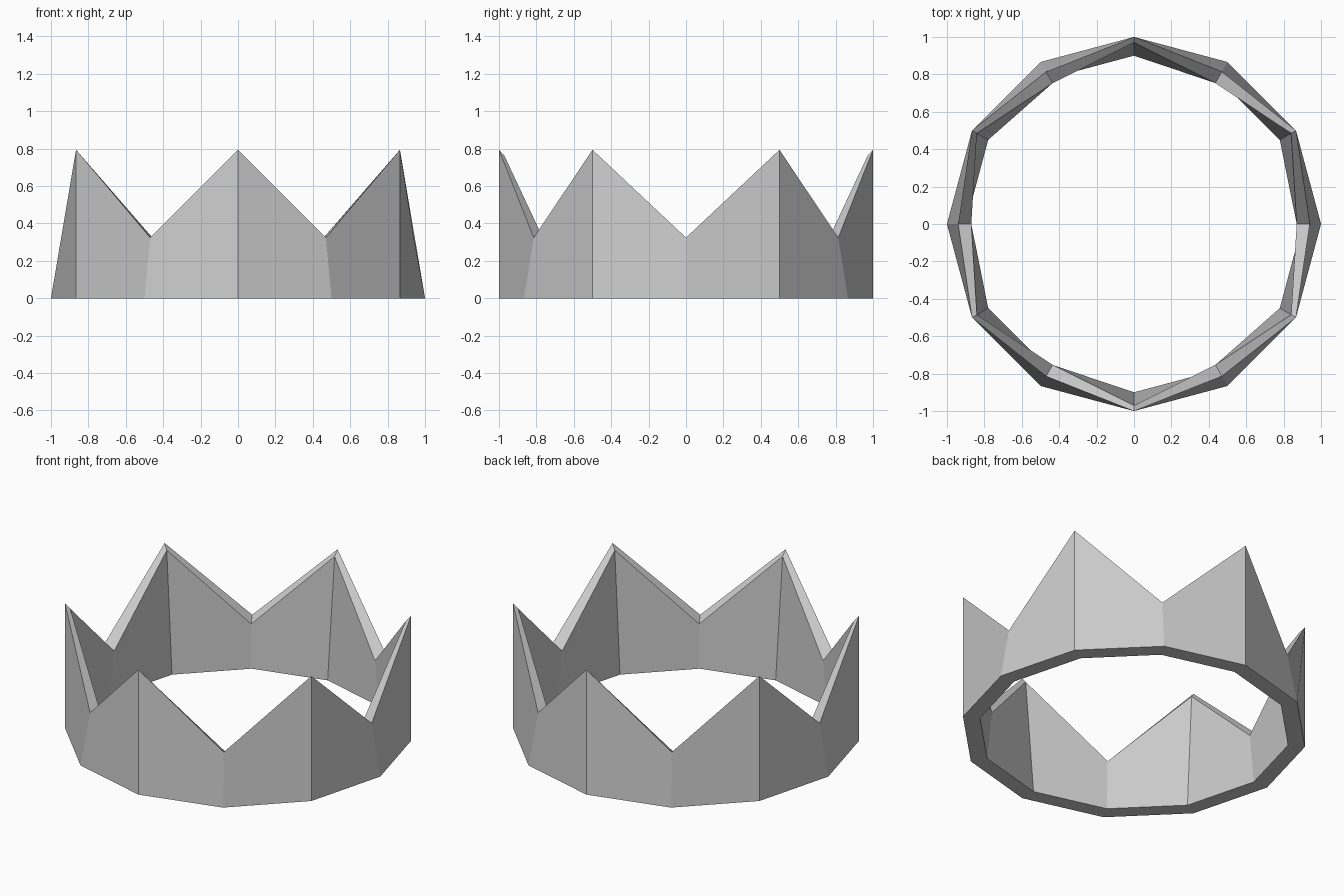
import bpy, bmesh
from math import sin, cos, radians

if "Cube" in bpy.data.objects:
    bpy.data.objects.remove(bpy.data.objects["Cube"])

SEGMENTS = 12

# Closed wall cross-sections (radius, height): outer base, outer top, inner top, inner base
VALLEY = [(1.0, 0.0), (0.94, 0.324), (0.87, 0.298), (0.9, 0.0)]
PEAK = [(1.0, 0.0), (1.0, 0.794), (0.97, 0.76), (0.9, 0.0)]

bm = bmesh.new()

# Alternate valley and peak sections around the ring
rings = []
for i in range(SEGMENTS):
    a = radians(360 / SEGMENTS * i)
    section = PEAK if i % 2 else VALLEY
    rings.append([bm.verts.new((r * cos(a), r * sin(a), z)) for r, z in section])

# Bridge neighbouring sections into a solid band
for i in range(SEGMENTS):
    a, b = rings[i], rings[(i + 1) % SEGMENTS]
    for k in range(4):
        n = (k + 1) % 4
        bm.faces.new((a[k], b[k], b[n], a[n]))

bmesh.ops.recalc_face_normals(bm, faces=bm.faces)
mesh = bpy.data.meshes.new("crown")
bm.to_mesh(mesh)
bm.free()
crown = bpy.data.objects.new("crown", mesh)
bpy.context.collection.objects.link(crown)
